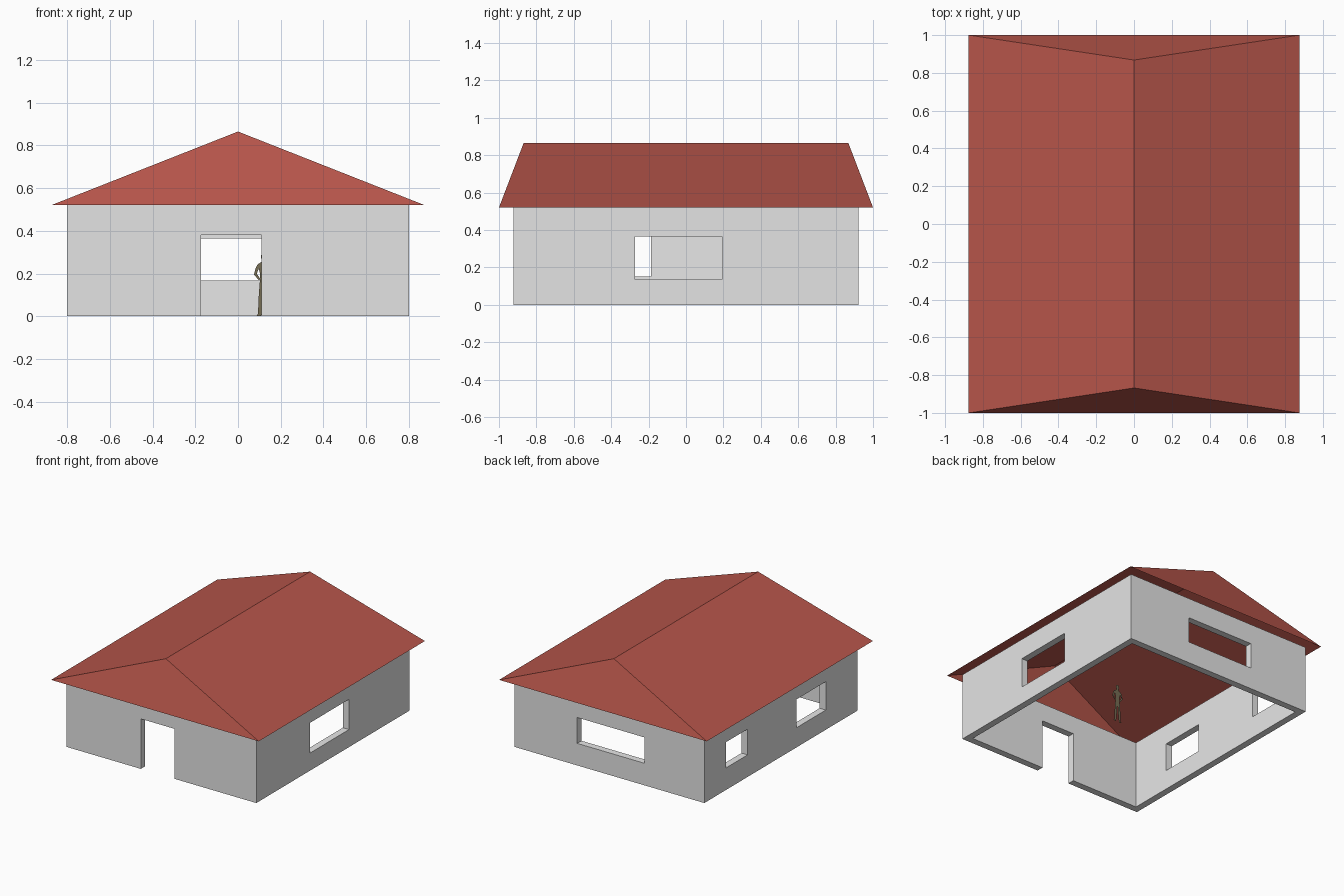
import bpy, bmesh

if "Cube" in bpy.data.objects:
    bpy.data.objects.remove(bpy.data.objects["Cube"])


def material(name, srgb):
    m = bpy.data.materials.new(name)
    lin = [(c / 255 / 12.92) if c < 11 else ((c / 255 + 0.055) / 1.055) ** 2.4 for c in srgb]
    m.diffuse_color = (*lin, 1)
    m.use_nodes = True
    m.node_tree.nodes["Principled BSDF"].inputs["Base Color"].default_value = m.diffuse_color
    return m


OUTER = material("grey outer wall", (228, 228, 228))
INNER = material("white inner wall", (250, 250, 250))
RED = material("red roof", (182, 85, 74))
OLIVE = material("olive figure", (118, 109, 84))


def mesh_object(name, verts, faces, mats):
    me = bpy.data.meshes.new(name)
    me.from_pydata(verts, [], faces)
    for m in mats:
        me.materials.append(m)
    ob = bpy.data.objects.new(name, me)
    bpy.context.collection.objects.link(ob)
    return ob


def box(name, x0, x1, y0, y1, z0, z1, mats=()):
    verts = [(x, y, z) for x in (x0, x1) for y in (y0, y1) for z in (z0, z1)]
    faces = [(0, 1, 3, 2), (4, 6, 7, 5), (0, 4, 5, 1), (2, 3, 7, 6), (0, 2, 6, 4), (1, 5, 7, 3)]
    return mesh_object(name, verts, faces, mats)


# Walls: hollow shell open at top and bottom
W, D, H, T = 0.80, 0.922, 0.52, 0.052
walls = box("walls", -W, W, -D, D, 0, H, (OUTER, INNER))
w, d = W - T, D - T
cutters = [
    box("cut_room", -w, w, -d, d, -0.2, 0.8),
    box("cut_door", -0.173, 0.11, -D - 0.1, -d + 0.1, -0.1, 0.381),
    box("cut_back_window", -0.297, 0.271, d - 0.1, D + 0.1, 0.168, 0.365),
    box("cut_right_window", w - 0.1, W + 0.1, -0.273, 0.193, 0.134, 0.364),
    box("cut_left_window_front", -W - 0.1, -w + 0.1, -0.54, -0.187, 0.15, 0.366),
    box("cut_left_window_back", -W - 0.1, -w + 0.1, 0.401, 0.661, 0.168, 0.364),
]
for c in cutters:
    mod = walls.modifiers.new(c.name, 'BOOLEAN')
    mod.operation, mod.solver, mod.object = 'DIFFERENCE', 'EXACT', c
bpy.context.view_layer.update()
cut_mesh = bpy.data.meshes.new_from_object(walls.evaluated_get(bpy.context.evaluated_depsgraph_get()))
walls.modifiers.clear()
walls.data = cut_mesh
for c in cutters:
    bpy.data.objects.remove(c)
cut_mesh.materials.clear()
cut_mesh.materials.append(OUTER)
cut_mesh.materials.append(INNER)
# Outside faces grey, room faces and opening reveals white
for p in cut_mesh.polygons:
    outside = abs(abs(p.center.x) - W) < 1e-3 or abs(abs(p.center.y) - D) < 1e-3
    p.material_index = 0 if outside else 1

# Hipped roof: a thin open sheet with steep ends
ex, ey, ry, top = 0.875, 1.0, 0.868, 0.865
mesh_object("roof",
            [(-ex, -ey, H), (ex, -ey, H), (ex, ey, H), (-ex, ey, H), (0, -ry, top), (0, ry, top)],
            [(0, 1, 4), (1, 2, 5, 4), (2, 3, 5), (3, 0, 4, 5)], (RED,))

# Flat standing figure: silhouette cut-outs of head, torso, arms and legs
CX, FY = 0.122, -0.035
torso = [(-.018, .155), (.018, .155), (.019, .20), (.03, .243), (.01, .256), (-.01, .256), (-.03, .243), (-.019, .20)]
head = [(-.006, .25), (.006, .25), (.008, .262), (.014, .272), (.013, .289), (.005, .296),
        (-.005, .296), (-.013, .289), (-.014, .272), (-.008, .262)]
arm = [(-.03, .243), (-.02, .235), (-.034, .2), (-.018, .175), (-.024, .168), (-.047, .195), (-.04, .225)]
leg = [(-.02, .16), (0, .16), (-.004, .09), (-.012, .012), (-.014, 0), (-.037, 0), (-.028, .012), (-.026, .08)]
verts, faces = [], []
for shape, sides in ((torso, (1,)), (head, (1,)), (arm, (1, -1)), (leg, (1, -1))):
    for s in sides:
        pts = shape if s == 1 else [(-x, z) for x, z in reversed(shape)]
        faces.append(range(len(verts), len(verts) + len(pts)))
        verts += [(CX + x, FY, z) for x, z in pts]
mesh_object("standing_figure", verts, [tuple(f) for f in faces], (OLIVE,))
